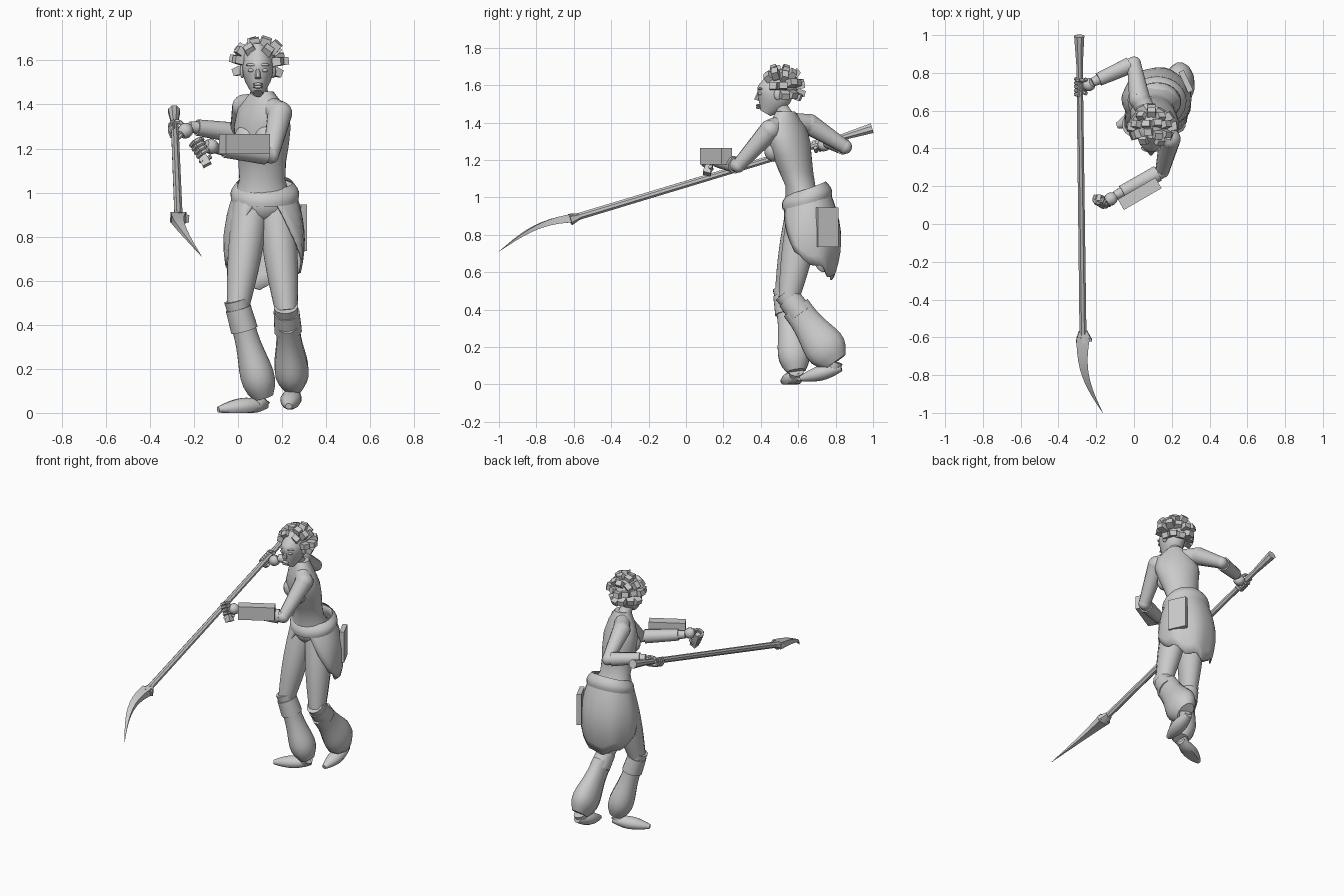
import bpy, bmesh, math, random
from mathutils import Vector, Matrix

random.seed(4)
if "Cube" in bpy.data.objects:
    bpy.data.objects.remove(bpy.data.objects["Cube"])

grey = bpy.data.materials.new("plain grey")
grey.use_nodes = True
grey.diffuse_color = (.6, .6, .6, 1)
grey.node_tree.nodes["Principled BSDF"].inputs["Base Color"].default_value = grey.diffuse_color


def finish(name, bm, smooth=True):
    bmesh.ops.recalc_face_normals(bm, faces=bm.faces)
    mesh = bpy.data.meshes.new(name)
    bm.to_mesh(mesh)
    bm.free()
    mesh.materials.append(grey)
    part = bpy.data.objects.new(name, mesh)
    bpy.context.collection.objects.link(part)
    bpy.ops.object.select_all(action='DESELECT')
    part.select_set(True)
    bpy.context.view_layer.objects.active = part
    if smooth:
        bpy.ops.object.shade_smooth_by_angle(angle=math.radians(40))
    return part


def skin(name, rings, closed=True, capped=True, smooth=True):
    """Bridge a list of point rings into one surface."""
    bm = bmesh.new()
    rows = [[bm.verts.new(point) for point in ring] for ring in rings]
    count = len(rows[0])
    for lower, upper in zip(rows, rows[1:]):
        for i in range(count if closed else count - 1):
            k = (i + 1) % count
            bm.faces.new((lower[i], lower[k], upper[k], upper[i]))
    if capped:
        bm.faces.new(rows[0])
        bm.faces.new(rows[-1])
    return finish(name, bm, smooth)


def limb(name, start, end, r_start, r_end, swell=0, skew=1, depth=1, bow=(0, 0, 0), sides=12, rows=8, smooth=True):
    """Tapered tube that may swell along its length and bow sideways."""
    start, end, bow = Vector(start), Vector(end), Vector(bow)
    axis = (end - start).normalized()
    up = Vector((0, 1, 0)) if abs(axis.z) > .6 else Vector((0, 0, 1))
    rings = []
    for row in range(rows + 1):
        t = row / rows
        centre = start.lerp(end, t) + bow * math.sin(math.pi * t)
        tangent = (end - start + bow * math.pi * math.cos(math.pi * t)).normalized()
        across = tangent.cross(up).normalized()
        outward = across.cross(tangent)
        radius = r_start + (r_end - r_start) * t + swell * math.sin(math.pi * t ** skew)
        ring = []
        for k in range(sides):
            angle = math.tau * (k + .5) / sides
            point = centre + radius * (across * math.cos(angle) + outward * depth * math.sin(angle))
            point.z = max(point.z, 0)
            ring.append(point)
        rings.append(ring)
    return skin(name, rings, smooth=smooth)


def place(centre, size, turn):
    return Matrix.Translation(centre) @ Matrix.Rotation(math.radians(turn), 4, 'Z') @ Matrix.Diagonal((*size, 1))


def ball(name, centre, size, turn=0):
    bm = bmesh.new()
    bmesh.ops.create_uvsphere(bm, u_segments=14, v_segments=9, radius=1, matrix=place(centre, size, turn))
    finish(name, bm)


def box(name, centre, size, turn):
    bm = bmesh.new()
    bmesh.ops.create_cube(bm, size=1, matrix=place(centre, size, turn))
    finish(name, bm, smooth=False)


# Joints of the pose
joint = {name: Vector(spot) for name, spot in dict(
    left_shoulder=(.19, .45, 1.36), left_elbow=(.15, .28, 1.17), left_wrist=(-.1, .15, 1.2),
    right_shoulder=(.03, .66, 1.39), right_elbow=(0, .85, 1.27), right_wrist=(-.22, .75, 1.3),
    left_hip=(.17, .64, .95), left_knee=(.22, .55, .46), left_ankle=(.25, .8, .12),
    right_hip=(.06, .63, .95), right_knee=(0, .53, .48), right_ankle=(.115, .59, .07),
    left_heel=(.25, .83, .09), left_toe=(.23, .61, .03),
    right_heel=(.13, .61, .04), right_toe=(-.09, .52, .015)).items()}

# Torso, twisting from hips to shoulders
widths = (.13, .105, .11, .125, .14, .13, .05)
depths = (.11, .08, .09, .1, .1, .08, .05)
rings = []
for i, (width, depth) in enumerate(zip(widths, depths)):
    frame = place((.11, .64 - .03 * i + .002 * i * i, .98 + .08 * i), (width, depth, 1), -8 * i)
    angles = [math.tau * k / 20 for k in range(20)]
    rings.append([frame @ Vector((math.cos(a), math.sin(a), 0)) for a in angles])
skin("torso", rings)
ball("left_bust", (.13, .47, 1.25), (.06, .05, .06), turn=-32)
ball("right_bust", (.04, .525, 1.25), (.06, .05, .06), turn=-32)
ball("pelvis", (.11, .64, .95), (.14, .12, .1))

# Neck, head and face
limb("neck", (.1, .55, 1.4), (.09, .48, 1.53), .055, .045, swell=-.01)
limb("head", (.09, .425, 1.45), (.09, .48, 1.68), .023, .02, swell=.05, depth=1.4, bow=(0, .025, 0), sides=16)
limb("nose", (.09, .395, 1.57), (.09, .377, 1.52), .009, .015, sides=8, rows=3)
for z in (1.48, 1.492):
    ball("lip", (.09, .387, z), (.023, .014, .007))
for side, sign in (("left", 1), ("right", -1)):
    ball(side + "_eye", (.09 + sign * .03, .398, 1.555), (.016, .014, .009))
    ball(side + "_brow", (.09 + sign * .03, .396, 1.58), (.025, .012, .007), turn=sign * 20)
    ball(side + "_ear", (.09 + sign * .07, .49, 1.55), (.012, .02, .03))

# Hair cap with chunky locks fanning outward
ball("hair_cap", (.09, .51, 1.605), (.08, .095, .08))
crown = Vector((.092, .505, 1.585))
for elevation, count, gap in ((-20, 6, 90), (10, 9, 55), (38, 9, 15), (70, 4, 0)):
    for k in range(count):
        around = math.radians(gap + (360 - 2 * gap) * (k + .5) / count)
        rise = math.radians(elevation + random.uniform(-7, 7))
        way = Vector((math.sin(around) * math.cos(rise), -math.cos(around) * math.cos(rise), math.sin(rise)))
        tip = crown + way * random.uniform(.115, .14)
        limb("hair_lock", crown + way * .05, tip, .024, .03, swell=.008, depth=.8, sides=4, rows=2, smooth=False)

# Arms, bracers, legs, knee cuffs, flared trousers and shoes
for side, flare in (("left", 1.45), ("right", 1.1)):
    shoulder, elbow, wrist, hip, knee, ankle, heel, toe = (
        joint[side + "_" + part] for part in ("shoulder", "elbow", "wrist", "hip", "knee", "ankle", "heel", "toe"))
    limb(side + "_collar", (.1, .545, 1.41), shoulder, .045, .056, rows=4)
    ball(side + "_shoulder", shoulder, (.058, .058, .056))
    limb(side + "_upper_arm", shoulder, elbow, .057, .037)
    ball(side + "_elbow", elbow, (.038, .038, .038))
    limb(side + "_forearm", elbow, wrist, .037, .024, swell=.005)
    limb(side + "_bracer", elbow.lerp(wrist, .1), elbow.lerp(wrist, .85), .046, .037, sides=10, rows=1)
    limb(side + "_thigh", hip, knee, .085, .052, swell=.01, depth=1.1)
    limb(side + "_cuff_rim", knee.lerp(ankle, -.08), knee.lerp(ankle, .02), .057, .054, depth=1.1, rows=1)
    limb(side + "_knee_cuff", knee.lerp(ankle, .01), knee.lerp(ankle, .25), .06, .064, depth=1.1, rows=1)
    limb(side + "_trouser", knee.lerp(ankle, .15), ankle, .056, .047, swell=.03, skew=2.3, depth=flare, rows=10)
    limb(side + "_ankle", ankle, heel.lerp(toe, .2), .04, .035, rows=2)
    limb(side + "_shoe", heel, toe, .024, .016, swell=.028, depth=.85, rows=10)
box("bracer_plate", (.03, .16, 1.22), (.23, .065, .09), turn=30)


def hand(side, centre, along):
    """Fist closed around a bar, with the palm toward the wrist."""
    centre, along, wrist = Vector(centre), Vector(along).normalized(), joint[side + "_wrist"]
    inward = wrist - centre
    inward = (inward - along * inward.dot(along)).normalized()
    cross = along.cross(inward)
    knuckle = centre + inward * .02 + cross * .025
    limb(side + "_palm", wrist, knuckle, .022, .022, swell=.014, sides=10)
    for k in range(5):
        thumb = k == 4
        slide = centre + along * (.05 if thumb else .021 * k - .033)
        turn = -.7 if thumb else 1
        bends = [turn * (.4 + i) for i in range(5)]
        spots = [slide + .029 * (inward * math.cos(b) + cross * math.sin(b)) for b in bends]
        for a, b in zip(spots, spots[1:]):
            limb(side + "_finger", a, b, .011, .01, sides=7, rows=1)


hand("right", (-.28, .72, 1.283), (0, 1, .3))
hand("left", (-.17, .125, 1.2), (.5, -.3, -.8))
limb("hand_grip", (-.19, .14, 1.22), (-.14, .11, 1.125), .022, .03, sides=4, rows=1, smooth=False)

# Polearm with a hooked blade
butt, neck, tip = Vector((-.29, .995, 1.37)), Vector((-.27, -.6, .89)), Vector((-.165, -1, .71))
limb("shaft", butt, neck, .018, .02, sides=8, rows=1)
limb("shaft_butt", butt, butt.lerp(neck, .1), .029, .018, sides=8, rows=1)
limb("blade_collar", butt.lerp(neck, .98), neck.lerp(tip, .05), .026, .05, depth=.65, sides=6, rows=1)
limb("blade", neck, tip, .05, .001, depth=.65, bow=(-.04, 0, .04), sides=4, rows=10)


def hips(angle, z, grow=0, fold=1):
    """Point on the cloth around the hips, with angle zero at the front."""
    bulge = math.sin(5 * (1.09 - z))
    x = (.11 + .075 * bulge + grow) * fold * math.sin(angle)
    y = (.085 + .085 * bulge + grow) * fold * math.cos(angle)
    return x + .122, .66 - y, z


# Wrapped skirt, open at the front with a long back hem
rings = []
for j in range(9):
    v = j / 8
    gap = math.radians(8 + 54 * v)
    ring = []
    for i in range(25):
        angle = gap + (math.tau - 2 * gap) * i / 24
        back = (1 - math.cos(angle)) / 2
        top = 1 + .07 * back
        hem = .74 - .17 * back + .015 * math.sin(7 * angle)
        ring.append(hips(angle, top + (hem - top) * v, fold=1 + .03 * v * math.sin(7 * angle)))
    rings.append(ring)
skirt = skin("skirt", rings, closed=False, capped=False)
skirt.modifiers.new("cloth thickness", 'SOLIDIFY').thickness = .008
box("skirt_flap", (.275, .755, .84), (.12, .03, .21), turn=-65)

# Sash around the hips, low at the front
rings = []
for j in range(6):
    v = j / 5
    angles = [math.tau * i / 28 for i in range(28)]
    rings.append([hips(a, .97 + .08 * v - .035 * math.cos(a), grow=.014 * math.sin(math.pi * v)) for a in angles])
skin("sash", rings, capped=False)
